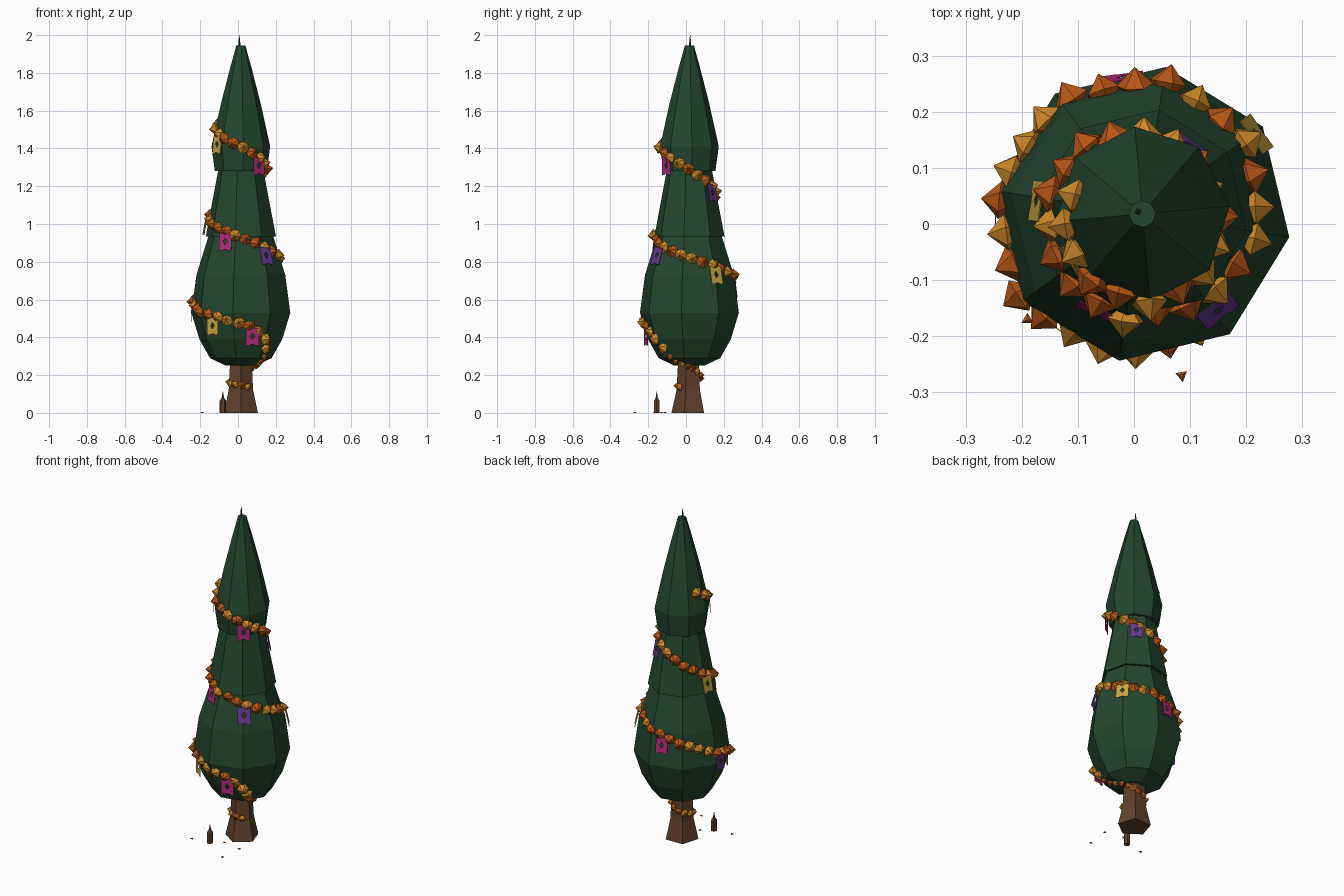
import bpy, bmesh, math, random
from mathutils import Vector, Matrix

random.seed(4)
if "Cube" in bpy.data.objects:
    bpy.data.objects.remove(bpy.data.objects["Cube"])

AXIS = Vector((0.015, 0.018, 0))


def material(name, rgb):
    m = bpy.data.materials.new(name)
    m.use_nodes = True
    col = (*rgb, 1)
    m.diffuse_color = col
    m.node_tree.nodes["Principled BSDF"].inputs["Base Color"].default_value = col
    return m


GREEN = material("foliage green", (0.017, 0.062, 0.028))
BARK = material("bark brown", (0.12, 0.052, 0.025))
GOLD = material("marigold", (0.62, 0.25, 0.022))
RUST = material("rust orange", (0.48, 0.095, 0.008))
YELLOW = material("flag yellow", (0.6, 0.38, 0.06))
PINK = material("flag magenta", (0.45, 0.022, 0.19))
PURPLE = material("flag purple", (0.13, 0.038, 0.27))


def finish(bm, name, mats):
    bmesh.ops.recalc_face_normals(bm, faces=bm.faces)
    me = bpy.data.meshes.new(name)
    bm.to_mesh(me)
    bm.free()
    for m in mats:
        me.materials.append(m)
    ob = bpy.data.objects.new(name, me)
    bpy.context.collection.objects.link(ob)
    return ob


def lathe(name, profile, sides, phase, mat, centre=AXIS):
    """Closed faceted solid from (radius, height) pairs."""
    bm = bmesh.new()
    rings = []
    for r, z in profile:
        ring = []
        for k in range(sides):
            a = math.radians(phase) + math.tau * k / sides
            ring.append(bm.verts.new(centre + Vector((r * math.cos(a), r * math.sin(a), z))))
        rings.append(ring)
    for lo, hi in zip(rings, rings[1:]):
        for k in range(sides):
            n = (k + 1) % sides
            bm.faces.new((lo[k], lo[n], hi[n], hi[k]))
    bm.faces.new(rings[0])
    bm.faces.new(rings[-1])
    return finish(bm, name, [mat])


# Trunk and the three foliage tiers
trunk = [(0.095, 0), (0.068, 0.12), (0.06, 0.27)]
lower = [(0.08, 0.25), (0.165, 0.29), (0.222, 0.39), (0.265, 0.53), (0.238, 0.73), (0.172, 0.94)]
middle = [(0.188, 0.935), (0.184, 0.955), (0.12, 1.29)]
upper = [(0.138, 1.28), (0.156, 1.41), (0.105, 1.64), (0.056, 1.83), (0.024, 1.945)]
lathe("trunk", trunk, 5, 55, BARK)
lathe("lower_foliage", lower, 8, 36, GREEN)
lathe("middle_foliage", middle, 8, 36, GREEN)
lathe("upper_foliage", upper, 8, 5, GREEN)
lathe("top_spike", [(0.007, 1.93), (0.005, 1.965), (0.001, 2.0)], 4, 20, GREEN,
      Vector((0.007, 0.022, 0)))

# Small candle post beside the trunk
lathe("candle_post", [(0.018, 0), (0.017, 0.065), (0.007, 0.078), (0.005, 0.09), (0.001, 0.112)],
      6, 0, BARK, Vector((-0.08, -0.155, 0)))


def interpolate(table, t):
    for (a, u), (b, v) in zip(table, table[1:]):
        if t <= b:
            return u + (v - u) * max(0, (t - a) / (b - a))
    return table[-1][1]


def surface_radius(angle, z):
    """Distance from the axis to the faceted foliage or trunk."""
    if z < 0.25:
        return interpolate([(h, r) for r, h in trunk], z) * 0.9
    tier, phase = (upper, 5) if z > 1.28 else (middle, 36) if z > 0.94 else (lower, 36)
    off = (angle - phase) % 45 - 22.5
    flat = math.cos(math.radians(22.5)) / math.cos(math.radians(off))
    return interpolate([(h, r) for r, h in tier], z) * flat


def on_tree(angle, z, gap=0.0, radius=None):
    r = (surface_radius(angle, z) if radius is None else radius) + gap
    a = math.radians(angle)
    return AXIS + Vector((r * math.cos(a), r * math.sin(a), z))


# Garland route: (angle in degrees, height), winding down to the trunk
route = [(165, 1.53), (225, 1.46), (270, 1.41), (360, 1.29), (450, 1.17), (540, 1.03),
         (630, 0.93), (720, 0.82), (810, 0.72), (855, 0.66), (900, 0.58), (945, 0.52),
         (990, 0.475), (1005, 0.455), (1020, 0.42), (1030, 0.37), (1036, 0.32),
         (1045, 0.27), (1090, 0.24), (1170, 0.19), (1260, 0.16), (1400, 0.135)]

# Faceted blossoms strung along the route
bm = bmesh.new()
last = None
for step in range(165 * 2, 1400 * 2):
    angle = step / 2
    z = interpolate(route, angle)
    p = on_tree(angle, z, 0.004)
    size = 0.034 if z > 0.3 else 0.021
    if last is not None and (p - last).length < size * 1.75:
        continue
    last = p
    a = math.radians(angle)
    out = Vector((math.cos(a), math.sin(a), random.uniform(-0.15, 0.25)))
    turn = out.to_track_quat('Z', 'Y').to_matrix().to_4x4()
    spin = Matrix.Rotation(random.uniform(0, 1), 4, 'Z')
    before = len(bm.faces)
    bmesh.ops.create_uvsphere(bm, u_segments=6, v_segments=2, radius=size,
                              matrix=Matrix.Translation(p) @ turn @ spin)
    bm.faces.ensure_lookup_table()
    tint = 1 if random.random() < 0.35 else 0
    for f in bm.faces[before:]:
        f.material_index = tint
finish(bm, "garland_blossoms", [GOLD, RUST])


# Paper flags with a diamond hole, hanging from the garland
def flag(name, angle, mat):
    top = interpolate(route, angle) - 0.005
    low = top - 0.088
    r_top = surface_radius(angle, top)
    r_low = max(surface_radius(angle, low), r_top)
    head = on_tree(angle, top, 0.016, r_top)
    foot = on_tree(angle, low, 0.016, r_low)
    a = math.radians(angle)
    side = Vector((-math.sin(a), math.cos(a), 0)) * 0.036
    bm = bmesh.new()

    def vert(u, v):
        return bm.verts.new(foot.lerp(head, v) + side * u)

    corners = [vert(-1, 0), vert(1, 0), vert(1, 1), vert(-1, 1)]
    hole = [vert(0, 0.3), vert(0.36, 0.5), vert(0, 0.7), vert(-0.36, 0.5)]
    for k in range(4):
        n = (k + 1) % 4
        bm.faces.new((corners[k], corners[n], hole[k]))
        bm.faces.new((corners[n], hole[n], hole[k]))
    # Two short tabs leave a notch in the lower edge
    for s in (-1, 1):
        bm.faces.new([vert(s * u, v) for u, v in ((1, 0), (0.3, 0), (0.45, -0.07), (1, -0.07))])
    ob = finish(bm, name, [mat])
    solid = ob.modifiers.new("paper", 'SOLIDIFY')
    solid.thickness = 0.002
    solid.offset = 0


flag_angles = [215, 308, 415, 533, 605, 668, 755, 818, 900, 954, 1005]
for i, angle in enumerate(flag_angles):
    flag(f"paper_flag_{i + 1}", angle, (YELLOW, PINK, PURPLE)[i % 3])

# Fallen petals on the ground
for i, (x, y) in enumerate([(0.085, -0.27), (-0.19, -0.17), (-0.016, -0.11), (0.1, -0.13)]):
    lathe(f"fallen_petal_{i + 1}", [(0.012, 0), (0.004, 0.005)], 3, 40 + 50 * i, RUST,
          Vector((x, y, 0)))
